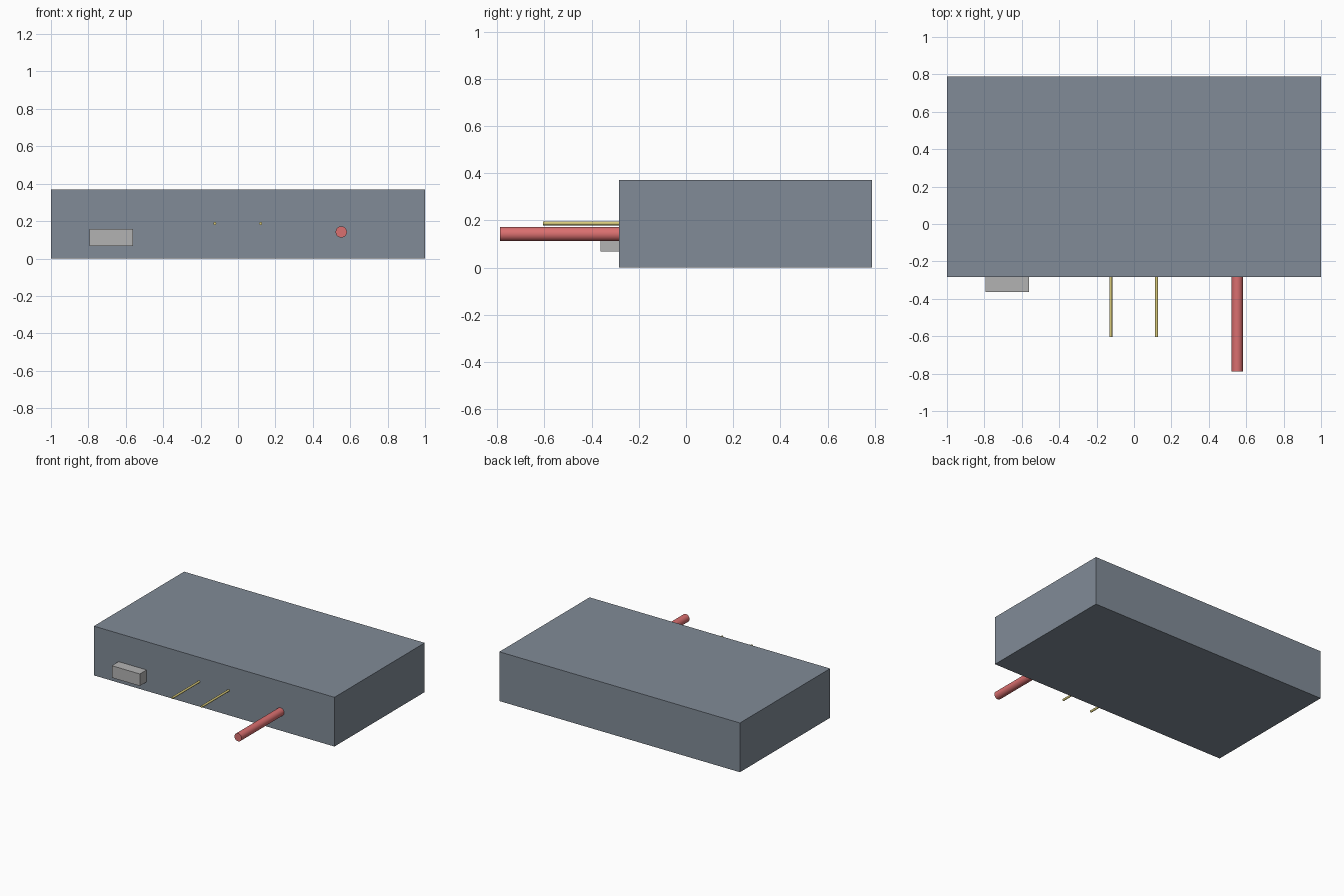
import bpy, math

if "Cube" in bpy.data.objects:
    bpy.data.objects.remove(bpy.data.objects["Cube"])

FRONT = -0.283  # y of the housing's front face


def paint(obj, name, rgb):
    mat = bpy.data.materials.get(name) or bpy.data.materials.new(name)
    mat.diffuse_color = (*rgb, 1)
    mat.use_nodes = True
    mat.node_tree.nodes["Principled BSDF"].inputs["Base Color"].default_value = mat.diffuse_color
    obj.data.materials.append(mat)


def box(name, x, y, z, color):
    """Box from (min, max) pairs."""
    bpy.ops.mesh.primitive_cube_add(size=1, location=[sum(r) / 2 for r in (x, y, z)])
    obj = bpy.context.object
    obj.name = name
    obj.scale = [r[1] - r[0] for r in (x, y, z)]
    bpy.ops.object.transform_apply(location=False, rotation=False, scale=True)
    paint(obj, *color)


def rod(name, x, z, radius, tip, sides, color):
    """Round rod running from the front face forward to y = tip."""
    bpy.ops.mesh.primitive_cylinder_add(
        vertices=sides, radius=radius, depth=FRONT - tip,
        location=(x, (FRONT + tip) / 2, z), rotation=(math.pi / 2, 0, 0))
    obj = bpy.context.object
    obj.name = name
    bpy.ops.object.shade_smooth_by_angle(angle=math.radians(40))
    paint(obj, *color)


SLATE = ("slate", (0.22, 0.26, 0.31))
GREY = ("light_grey", (0.45, 0.45, 0.45))
BRASS = ("brass", (0.70, 0.60, 0.20))
RED = ("red", (0.70, 0.16, 0.16))

# Main housing
box("housing", (-1, 1), (FRONT, 0.788), (0, 0.37), SLATE)

# Small connector block on the front
box("connector_block", (-0.795, -0.562), (-0.363, FRONT), (0.068, 0.158), GREY)

# Pair of thin pins
for side, x in (("left", -0.124), ("right", 0.121)):
    rod(f"{side}_pin", x, 0.187, 0.008, -0.605, 16, BRASS)

# Thick red rod
rod("red_rod", 0.552, 0.142, 0.03, -0.788, 32, RED)
